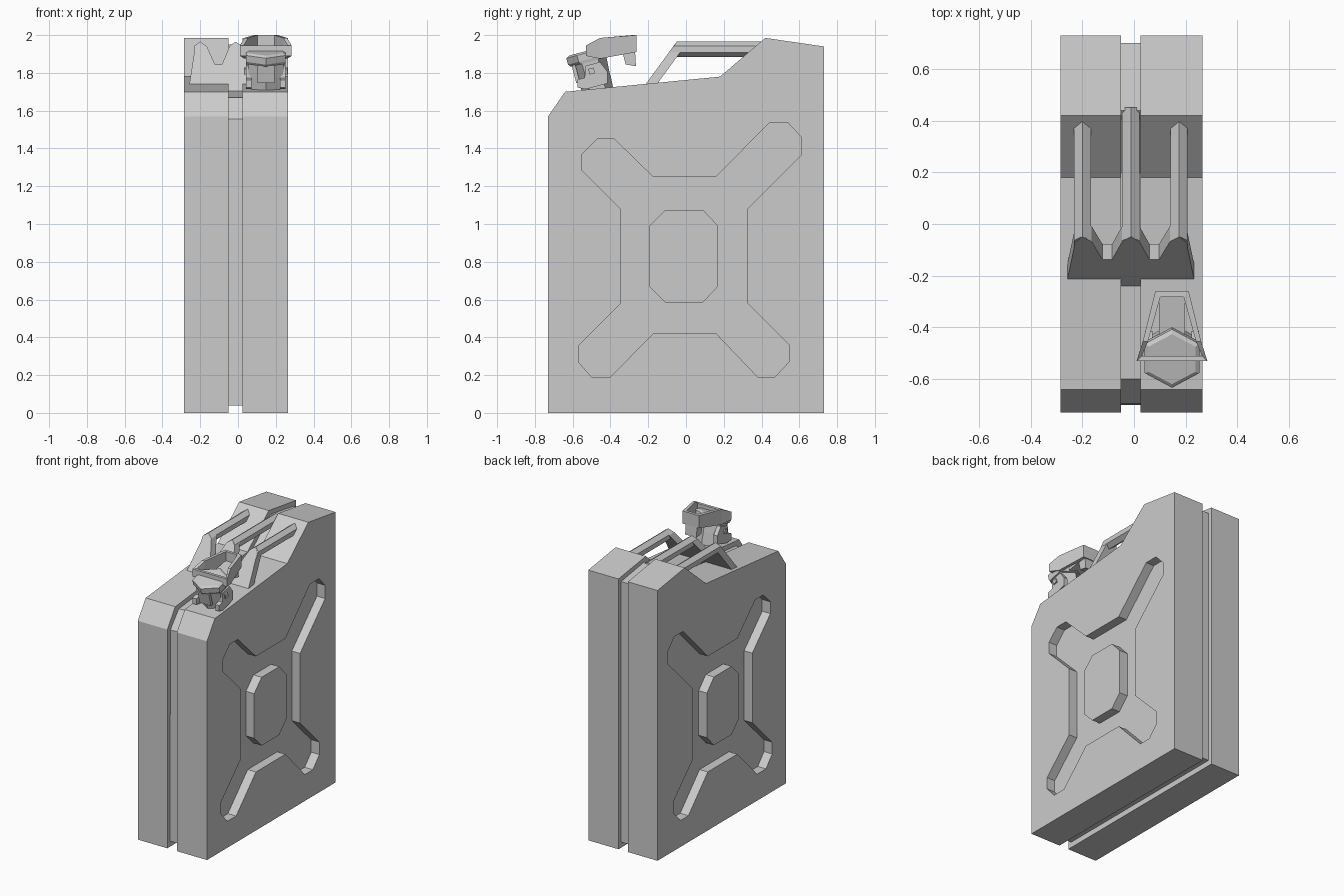
import bpy, bmesh, math
from mathutils import Matrix, Vector

if "Cube" in bpy.data.objects:
    bpy.data.objects.remove(bpy.data.objects["Cube"])

CX = -0.0125   # middle of the can body
NX = 0.147     # middle of the spout


def make(name, loops, closed=False):
    """Skin a list of equal-length point loops into a solid."""
    bm = bmesh.new()
    rings = [[bm.verts.new(p) for p in loop] for loop in loops]
    n = len(rings[0])
    pairs = list(zip(rings, rings[1:] + rings[:1])) if closed else list(zip(rings, rings[1:]))
    for a, b in pairs:
        for i in range(n):
            j = (i + 1) % n
            bm.faces.new((a[i], a[j], b[j], b[i]))
    if not closed:
        bm.faces.new(rings[0])
        bm.faces.new(rings[-1])
    bmesh.ops.recalc_face_normals(bm, faces=bm.faces)
    me = bpy.data.meshes.new(name)
    bm.to_mesh(me)
    bm.free()
    ob = bpy.data.objects.new(name, me)
    bpy.context.collection.objects.link(ob)
    return ob


def slab(name, profile, x0, x1):
    """Extrude a (y, z) profile along x."""
    return make(name, [[(x, y, z) for y, z in profile] for x in (x0, x1)])


def cut(ob, cutter):
    mod = ob.modifiers.new("cut", "BOOLEAN")
    mod.operation = "DIFFERENCE"
    mod.solver = "EXACT"
    mod.object = cutter
    bpy.context.view_layer.objects.active = ob
    bpy.ops.object.modifier_apply(modifier=mod.name)
    bpy.data.objects.remove(cutter)


# Can body: two shells around a narrower seam
shell = [(-.73, 0), (.73, 0), (.73, 1.94), (.42, 1.985), (.18, 1.78), (-.64, 1.70), (-.73, 1.57)]
seam = [(-.70, .04), (.70, .04), (.70, 1.91), (.44, 1.95), (.195, 1.745), (-.60, 1.67), (-.695, 1.555)]
cross = [(-.47, 1.45), (-.38, 1.45), (-.175, 1.25), (.16, 1.25), (.44, 1.535), (.54, 1.535),
         (.61, 1.46), (.61, 1.365), (.325, 1.08), (.325, .58), (.545, .36), (.545, .27),
         (.47, .19), (.38, .19), (.16, .42), (-.175, .42), (-.40, .19), (-.50, .19),
         (-.57, .27), (-.57, .355), (-.345, .58), (-.345, 1.08), (-.55, 1.285), (-.55, 1.37)]
octagon = [(-.11, 1.075), (.09, 1.075), (.17, .99), (.17, .67),
           (.09, .585), (-.11, .585), (-.195, .67), (-.195, .99)]
DEPTH = 0.065
for side, inner, outer, s in (("left", -.05, -.285, -1), ("right", .025, .265, 1)):
    body = slab(side + "_shell", shell, inner, outer)
    cut(body, slab("cross_cutter", cross, outer - s * DEPTH, outer + s * .1))
    slab(side + "_center_panel", octagon, outer - s * (DEPTH + .01), outer)
slab("center_seam", seam, -.055, .03)


# Handle: sloped front plate with three hexagonal bars
def lean(z):
    return -.21 + (z - 1.745) * .73


half = [(.0375, 1.705), (.0375, 1.74), (.245, 1.74), (.215, 1.935), (.1875, 1.965),
        (.152, 1.94), (.11, 1.845), (.072, 1.845), (.033, 1.94)]
outline = half + [(0, 1.965)] + [(-x, z) for x, z in reversed(half)]
make("handle_plate", [[(CX + x, lean(z) + t, z) for x, z in outline] for t in (0, .06)])
bar = [(0, 1.965), (.033, 1.942), (.033, 1.908), (0, 1.885), (-.033, 1.908), (-.033, 1.942)]
for name, dx, end in (("left", -.1875, .41), ("middle", 0, .45), ("right", .1875, .41)):
    make(name + "_handle_bar",
         [[(CX + dx + x, lean(z) + .002, z) for x, z in bar],
          [(CX + dx + x, end, z) for x, z in bar]])

# Spout: stacked hexagonal rings leaning forward
TILT = Matrix.Translation((NX, -.465, 1.70)) @ Matrix.Rotation(math.radians(15), 4, "X")


def hexes(name, rings):
    make(name, [[TILT @ Vector((rx * math.sin(k * math.pi / 3), -r * math.cos(k * math.pi / 3), z))
                 for k in range(6)] for rx, r, z in rings])


hexes("neck", [(.088, .08, -.02), (.088, .085, .045), (.105, .085, .09), (.11, .09, .17)])
hexes("cap", [(.118, .105, .165), (.122, .117, .18), (.122, .117, .215), (.105, .10, .225)])


def tilted_slab(name, profile, x0, x1):
    ob = slab(name, profile, x0, x1)
    ob.data.transform(TILT)


# Hinge lugs and clips on both sides of the spout
lug = [(-.10, .05), (-.06, .03), (.06, .03), (.075, .09), (.05, .15), (-.03, .15), (-.05, .09), (-.09, .09)]
for name, s in (("left", -1), ("right", 1)):
    tilted_slab(name + "_hinge_lug", lug, s * .075, s * .105)
tilted_slab("front_clip", [(-.10, .075), (-.08, .075), (-.08, .17), (-.10, .17)], -.045, .045)
tilted_slab("hinge_pin", [(-.02, .10), (.01, .10), (.01, .13), (-.02, .13)], -.115, .115)

# Locking lever: open tapered frame, high at the back
stations = [(.137, -.53, 1.89, 1.95), (.113, -.455, 1.875, 1.985), (.065, -.262, 1.91, 2.0)]
path = [(s[0], *s[1:]) for s in stations] + [(-s[0], *s[1:]) for s in reversed(stations)]
inset = {-.53: .02, -.455: 0, -.262: -.02}
frame = []
for x, y, lo, hi in path:
    xi, yi = x - math.copysign(.02, x), y + inset[y]
    if y == -.53:
        hi = 1.945
    frame.append([(NX + x, y, lo), (NX + x, y, hi), (NX + xi, yi, hi), (NX + xi, yi, lo)])
make("lever_frame", frame, closed=True)
slab("lever_floor", [(-.43, 1.885), (-.27, 1.915), (-.27, 1.935), (-.43, 1.905)], NX - .05, NX + .05)
slab("lever_latch", [(-.33, 1.885), (-.32, 1.845), (-.265, 1.835), (-.27, 1.92), (-.33, 1.91)],
     NX - .045, NX + .045)
